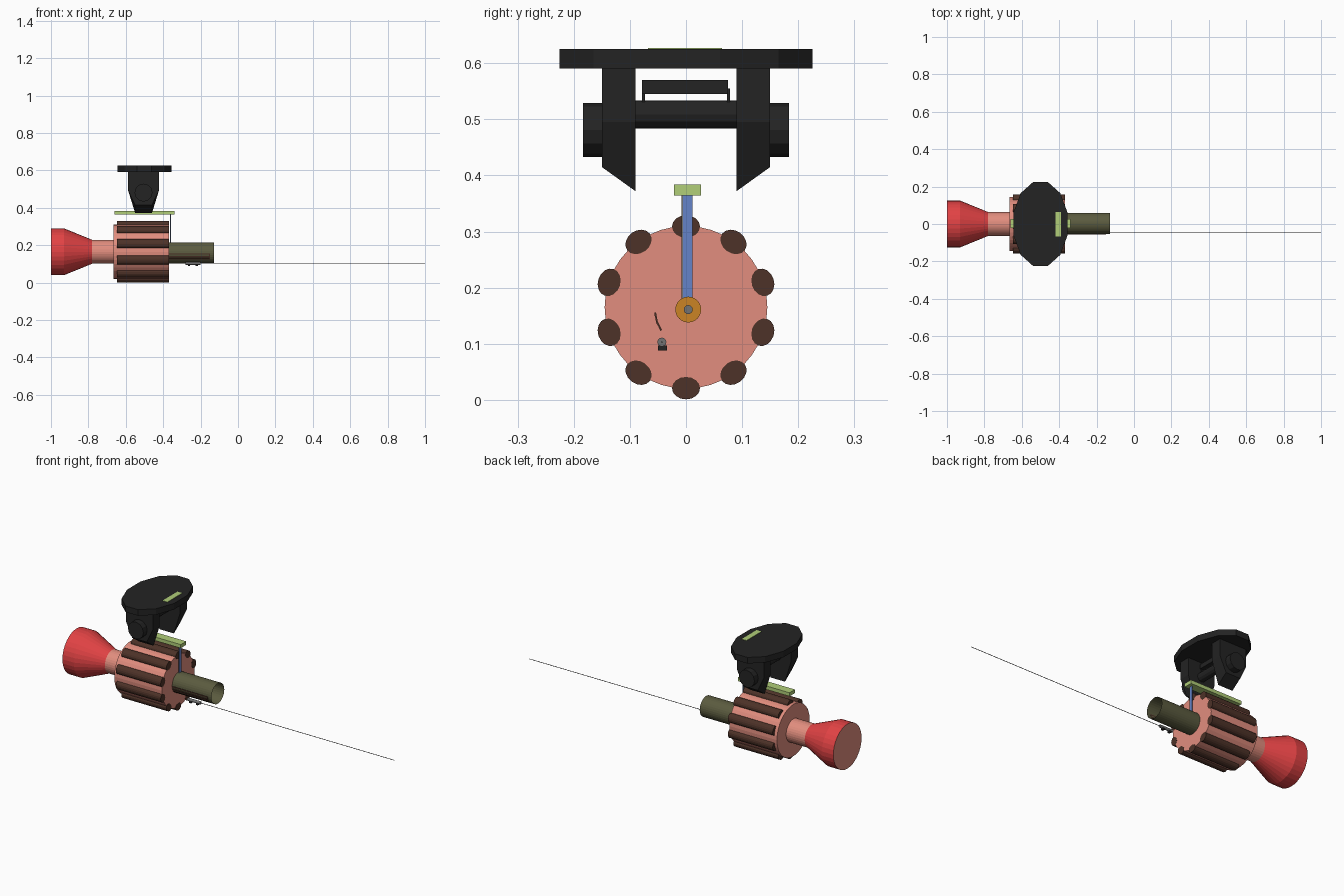
import bpy, bmesh, math
from mathutils import Vector

if "Cube" in bpy.data.objects:
    bpy.data.objects.remove(bpy.data.objects["Cube"])


def mat(name, c):
    m = bpy.data.materials.new(name)
    m.diffuse_color = (*c, 1)
    m.use_nodes = True
    m.node_tree.nodes["Principled BSDF"].inputs["Base Color"].default_value = m.diffuse_color
    return m


RED = mat("red", (.76, .055, .058))
SALMON = mat("salmon", (.76, .27, .21))
BROWN = mat("dark_brown", (.075, .032, .021))
OLIVE = mat("olive", (.105, .105, .05))
BLACK = mat("black", (.017, .017, .017))
GREEN = mat("light_green", (.44, .62, .19))
BLUE = mat("blue", (.13, .23, .58))
ORANGE = mat("orange", (.6, .23, .018))
GREY = mat("grey", (.17, .17, .17))


def loft(name, rings, mats, cap0=True, cap1=True):
    """Skin a list of equal-length point rings."""
    bm = bmesh.new()
    vs = [[bm.verts.new(p) for p in r] for r in rings]
    n = len(rings[0])
    for a, b in zip(vs, vs[1:]):
        for i in range(n):
            bm.faces.new((a[i], a[(i + 1) % n], b[(i + 1) % n], b[i]))
    if cap0:
        bm.faces.new(vs[0][::-1])
    if cap1:
        bm.faces.new(vs[-1])
    bmesh.ops.recalc_face_normals(bm, faces=bm.faces)
    me = bpy.data.meshes.new(name)
    bm.to_mesh(me)
    bm.free()
    for m in (mats if isinstance(mats, list) else [mats]):
        me.materials.append(m)
    ob = bpy.data.objects.new(name, me)
    bpy.context.collection.objects.link(ob)
    return ob


def ring(axis, pos, cy, cz, r, n, r2=None, rot=0, turn=0):
    """Ellipse across 'x', 'y' or 'z'; (cy, cz) is its centre in the other two axes."""
    out = []
    for i in range(n):
        a = rot + 2 * math.pi * i / n
        u, v = r * math.cos(a), (r2 or r) * math.sin(a)
        u, v = (cy + u * math.cos(turn) - v * math.sin(turn),
                cz + u * math.sin(turn) + v * math.cos(turn))
        out.append({'x': (pos, u, v), 'y': (u, pos, v), 'z': (u, v, pos)}[axis])
    return out


def lathe_x(name, prof, cy, cz, n, m, **k):
    return loft(name, [ring('x', x, cy, cz, r, n) for x, r in prof], m, **k)


def box(name, x, y, z, m):
    return loft(name, [[(x[0], y[0], c), (x[1], y[0], c), (x[1], y[1], c), (x[0], y[1], c)]
                       for c in z], m)


CZ = .165
# flared stock with a salmon end face
stock = lathe_x("stock", [(-1, .125), (-.93, .125), (-.78, .064)], 0, CZ, 32, [RED, SALMON])
for p in stock.data.polygons:
    if p.normal.x < -.9:
        p.material_index = 1
lathe_x("neck", [(-.78, .064), (-.65, .064)], 0, CZ, 32, SALMON)

# drum with ten ribs
lathe_x("drum", [(-.665, .145), (-.37, .145)], 0, CZ, 40, SALMON)
for i in range(10):
    a = math.radians(-90 + 36 * i)
    y, z = .144 * math.cos(a), CZ + .144 * math.sin(a)
    loft(f"drum_rib_{i}", [ring('x', x, y, z, .02, 16, .025, turn=a) for x in (-.647, -.369)], BROWN)

# open thin barrel
lathe_x("barrel", [(-.37, .057), (-.127, .057)], .003, .158, 32, OLIVE, cap0=False, cap1=False)


# narrow raised bands on the barrel side
def band(name, x0, x1, a0, a1):
    def arc(x):
        return [(x, .003 + r * math.cos(a), .158 + r * math.sin(a))
                for r, angs in ((.0565, (a0, (a0 + a1) / 2, a1)), (.0595, (a1, (a0 + a1) / 2, a0)))
                for a in map(math.radians, angs)]
    loft(name, [arc(x0), arc(x1)], BROWN)


band("barrel_band_upper", -.37, -.15, 182, 188)
band("barrel_band_middle", -.37, -.15, 196, 203)
band("barrel_band_lower", -.37, -.15, 209, 216)
band("barrel_band_end", -.155, -.15, 182, 216)

# pointer under the barrel and its thin beam
lathe_x("pointer", [(-.28, .008), (-.2, .008)], -.043, .103, 12, GREY)
lathe_x("beam", [(-.2, .0015), (1, .0015)], -.043, .103, 6, GREY)
for i, x in enumerate((-.262, -.22)):
    box(f"pointer_clip_{i}", (x - .006, x + .006), (-.05, -.034), (.088, .097), BLACK)

# sight: flat posts, hub and top rail
box("sight_post", (-.361, -.359), (-.005, .012), (.16, .376), BLUE)
box("sight_post_rear", (-.364, -.361), (-.008, .006), (.18, .366), GREY)
lathe_x("sight_disc", [(-.362, .023), (-.356, .023)], .004, .161, 24, ORANGE)
lathe_x("sight_hub", [(-.357, .008), (-.353, .008)], .004, .161, 16, GREY)
box("top_rail", (-.66, -.34), (-.021, .027), (.364, .384), GREEN)

# mount: oval plate, brackets, pivot and handle
PX = -.505
loft("mount_plate", [ring('z', z, -.5, 0, .15, 12, .233, math.radians(15)) for z in (.591, .625)], BLACK)
box("plate_strip", (-.42, -.39), (-.068, .064), (.623, .627), GREEN)
for s, side in ((-1, "front"), (1, "back")):
    def section(y, tip):
        return [(PX - .083, y, .595), (PX + .083, y, .595), (PX + .083, y, .495),
                (PX + .045, y, tip), (PX - .045, y, tip), (PX - .083, y, .495)]
    loft(f"{side}_bracket", [section(s * .09, .372), section(s * .15, .415)], BLACK)
    loft(f"{side}_pivot_cap", [ring('y', s * y, PX, .481, .048, 12) for y in (.14, .184)], BLACK)
    box(f"{side}_handle_post", (PX - .012, PX + .012), sorted((s * .073, s * .078)), (.52, .555), BLACK)
loft("pivot_bar", [ring('y', y, PX, .509, .025, 12) for y in (-.1, .1)], BLACK)
box("handle", (PX - .02, PX + .02), (-.078, .075), (.545, .57), BLACK)
